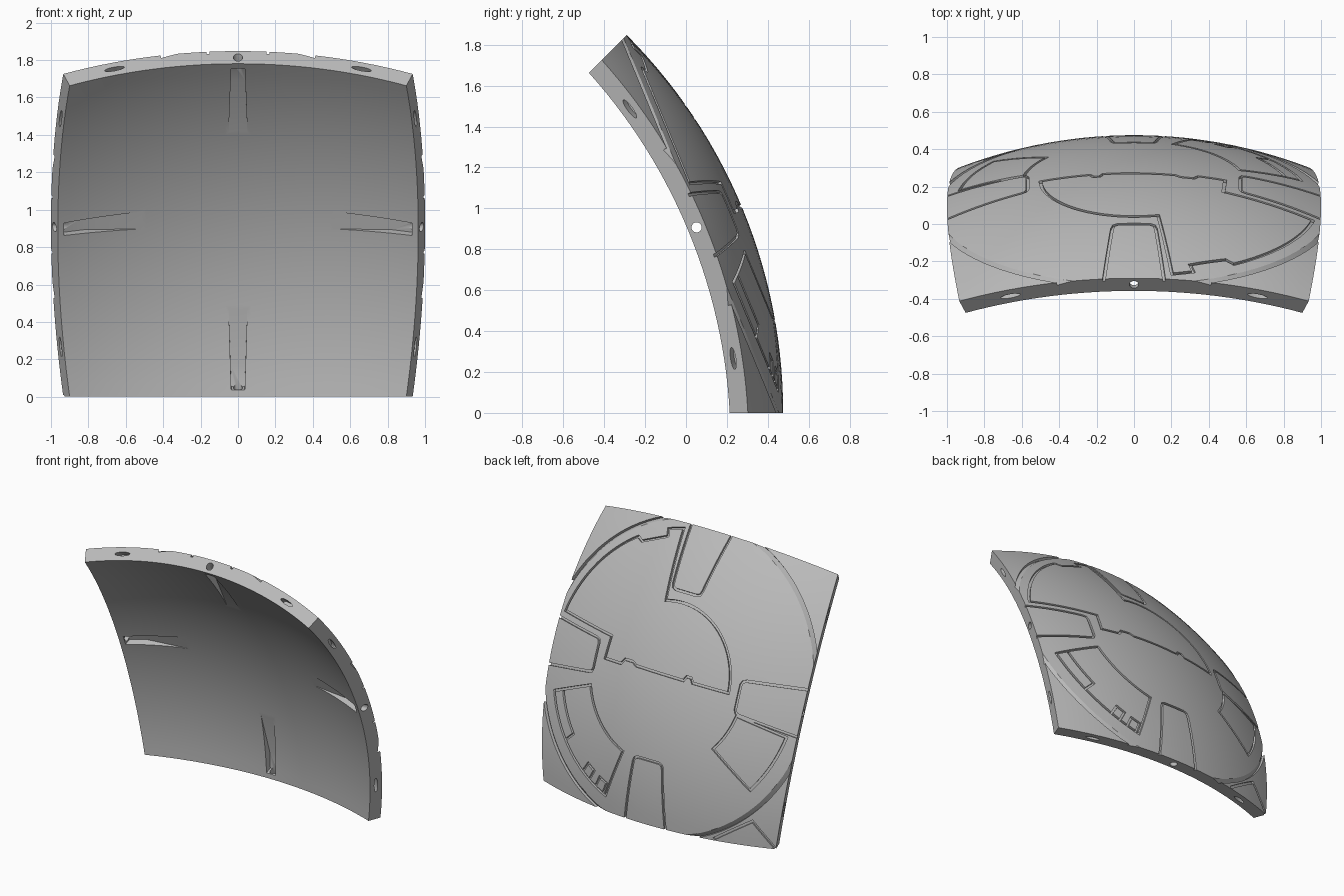
import bpy, bmesh, math
from math import sin, cos, pi, radians, sqrt, ceil, tan
from mathutils import Vector

cube = bpy.data.objects.get("Cube")
if cube:
    bpy.data.objects.remove(cube)

HALF = pi / 8                       # half opening angle of the panel
R_OUT = 1 / sin(HALF)
R_IN = R_OUT - 0.095
CENTRE_Y = -2.138
GRID = 28


def world(p, q, w):
    """Panel frame (across, up, outward) to world."""
    return Vector((p, cos(HALF) * w - sin(HALF) * q + CENTRE_Y,
                   sin(HALF) * w + cos(HALF) * q))


def on_sphere(p, q, height):
    d = Vector((p, q, sqrt(R_OUT ** 2 - p * p - q * q)))
    return world(*(d * (1 + height / R_OUT)))


def finish(name, bm):
    bmesh.ops.recalc_face_normals(bm, faces=bm.faces)
    mesh = bpy.data.meshes.new(name)
    bm.to_mesh(mesh)
    bm.free()
    ob = bpy.data.objects.new(name, mesh)
    bpy.context.collection.objects.link(ob)
    return ob


grey = bpy.data.materials.new("plain grey")
grey.use_nodes = True
colour = (0.5, 0.5, 0.5, 1)
grey.diffuse_color = colour
grey.node_tree.nodes["Principled BSDF"].inputs["Base Color"].default_value = colour

# Curved shell: a square patch of a thick sphere
bm = bmesh.new()
bmesh.ops.create_grid(bm, x_segments=GRID, y_segments=GRID, size=HALF)
outer = list(bm.verts)
ret = bmesh.ops.extrude_face_region(bm, geom=list(bm.faces), use_keep_orig=True)
inner = [g for g in ret["geom"] if isinstance(g, bmesh.types.BMVert)]
for verts, radius in ((outer, R_OUT), (inner, R_IN)):
    for v in verts:
        d = Vector((tan(v.co.x), tan(v.co.y), 1)).normalized() * radius
        v.co = world(*d)
panel = finish("curved_panel", bm)
panel.data.materials.append(grey)


def cut(rings, cyclic=False):
    """Loft rings of points into a solid and subtract it from the panel."""
    bm = bmesh.new()
    loops = [[bm.verts.new(c) for c in ring] for ring in rings]
    n = len(loops[0])
    for i in range(len(loops) if cyclic else len(loops) - 1):
        a, b = loops[i], loops[(i + 1) % len(loops)]
        for j in range(n):
            k = (j + 1) % n
            bm.faces.new((a[j], a[k], b[k], b[j]))
    if not cyclic:
        bm.faces.new(loops[0])
        bm.faces.new(loops[-1])
    cutter = finish("cutter", bm)
    cutter.hide_render = True
    mod = panel.modifiers.new("cut", "BOOLEAN")
    mod.operation = "DIFFERENCE"
    mod.solver = "EXACT"
    mod.object = cutter
    bpy.context.view_layer.objects.active = panel
    bpy.ops.object.modifier_apply(modifier=mod.name)
    bpy.data.objects.remove(cutter)


GROOVE = ((-0.008, 0.03), (0.008, 0.03), (0.008, -0.016), (-0.008, -0.016))


def groove(path, cyclic=False, section=GROOVE):
    """Sweep a small section along a path lying on the outer surface."""
    path = [Vector(c) for c in path]
    pts = []
    ends = path[1:] + (path[:1] if cyclic else [])
    for a, b in zip(path, ends):
        steps = max(1, ceil((b - a).length / 0.05))
        pts += [a.lerp(b, i / steps) for i in range(steps)]
    if not cyclic:
        pts.append(path[-1])
    rings = []
    for i, c in enumerate(pts):
        before = pts[i - 1] if cyclic or i else None
        after = pts[(i + 1) % len(pts)] if cyclic or i < len(pts) - 1 else None
        t_in = (c - before).normalized() if before else (after - c).normalized()
        t_out = (after - c).normalized() if after else t_in
        side = Vector((-t_in.y - t_out.y, t_in.x + t_out.x)).normalized()
        mitre = 1 / max(0.5, side.dot(Vector((-t_out.y, t_out.x))))
        rings.append([on_sphere(*(c + side * off * mitre), h) for off, h in section])
    cut(rings, cyclic)


def arc(radius, start, end, centre=(0, 0)):
    n = max(3, ceil(abs(radians(end - start)) * radius / 0.045))
    angles = [radians(start + (end - start) * i / n) for i in range(n + 1)]
    return [(centre[0] + radius * cos(a), centre[1] + radius * sin(a)) for a in angles]


def turned(k, a, b):
    """Rotate (along edge, outward) to side k of the panel."""
    return [(a, b), (-b, a), (-a, -b), (b, -a)][k]


# Large stepped ring around the middle
groove(arc(1.058, 0, 360)[:-1], True,
       ((0.022, 0.03), (0.014, 0), (-0.013, -0.02), (-0.013, 0.03)))

# Tapered tab outlines on the four sides
tab = [(0.17, 1.08), (0.117, 0.605), (0.108, 0.58), (0.085, 0.57)]
tab += [(-a, b) for a, b in reversed(tab)]
for k in range(4):
    groove([turned(k, a, b) for a, b in tab])

# Big stepped panel outline: rim arc, stepped base line, inner arc
groove(arc(0.98, 12.5, 57) + [(0.49, 0.8), (0.30, 0.88)] + arc(0.98, 71, 78)
       + arc(0.5, 75, 179)
       + arc(0.035, 180, 0, (-0.2, 0.01))
       + [(0.22, 0.015), (0.25, 0.035), (0.32, 0.035), (0.345, 0), (0.488, 0), (0.478, 0.155)],
      True)

# Fan shaped hatches on the lower half, with their inner details
groove(arc(0.6, -19.5, -69.5) + arc(0.95, -69.5, -19.5), True)
groove(arc(0.6, 192, 219) + arc(0.95, 218, 191), True)
groove(arc(0.86, -20.2, -40) + [arc(0.945, -40, -40)[0]])
for start in (-55, -63.5):
    groove(arc(0.945, start, start)[:1] + arc(0.87, start, start - 4.5)
           + arc(0.945, start - 4.5, start - 4.5)[:1])

# Small wedge in one lower corner
groove([(-0.52, -0.97), (-0.78, -0.787), (-0.9, -0.9), (-0.94, -0.94)])

# Sockets on the hollow side and holes through the edges
n_edge = Vector((0, cos(HALF), -sin(HALF)))
profile = ((0.5, 2.466, 0.05), (0.82, 2.431, 0.04), (0.93, 2.386, 0.036),
           (0.93, 2.25, 0.036), (0.5, 2.25, 0.05))
round_angles = [2 * pi * i / 16 for i in range(16)]
for k in range(4):
    cut([[world(*turned(k, s * half, b), w) for b, w, half in profile] for s in (-1, 1)])
    cut([[world(*turned(k, 0.025 * cos(a), b), 2.37 + 0.025 * sin(a))
          for a in round_angles] for b in (0.88, 1.1)])
    # Slim lens shaped recesses either side of each edge hole
    for s in (-1, 1):
        r_mid = R_OUT - 0.048
        phi = math.asin(0.66 / r_mid) * s
        radial = Vector((sin(phi), cos(phi) * sin(HALF), cos(phi) * cos(HALF)))
        along = Vector((cos(phi), -sin(phi) * sin(HALF), -sin(phi) * cos(HALF)))
        rings = []
        for depth in (-0.05, 0.05):
            ring = []
            for a in round_angles:
                c = radial * (r_mid + 0.014 * sin(a)) + along * 0.055 * cos(a) + n_edge * depth
                ring.append(world(*turned(k, c.x, c.y), c.z))
            rings.append(ring)
        cut(rings)

# Smooth shading with crisp edges
bpy.ops.object.select_all(action="DESELECT")
panel.select_set(True)
bpy.context.view_layer.objects.active = panel
bpy.ops.object.shade_smooth_by_angle(angle=radians(30))
